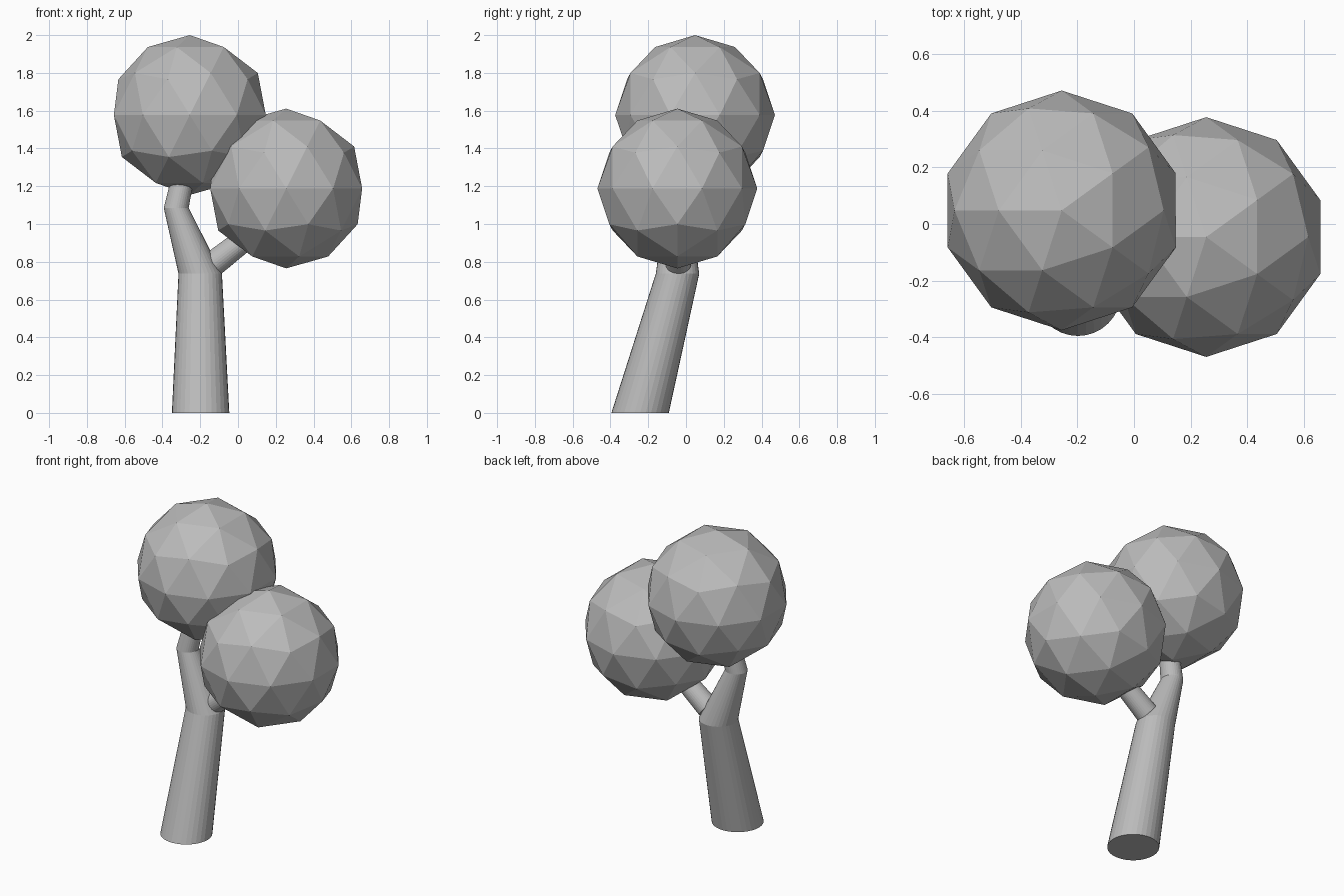
import bpy, bmesh, math
from mathutils import Vector

if "Cube" in bpy.data.objects:
    bpy.data.objects.remove(bpy.data.objects["Cube"])

grey = bpy.data.materials.new("light_grey")
grey.diffuse_color = (0.5, 0.5, 0.5, 1)
grey.use_nodes = True
grey.node_tree.nodes["Principled BSDF"].inputs["Base Color"].default_value = grey.diffuse_color


def finish(name, bm):
    bmesh.ops.recalc_face_normals(bm, faces=bm.faces)
    mesh = bpy.data.meshes.new(name)
    bm.to_mesh(mesh)
    bm.free()
    mesh.materials.append(grey)
    obj = bpy.data.objects.new(name, mesh)
    bpy.context.collection.objects.link(obj)


def limb(name, rings, axis=(0, 0, 1), sides=32):
    """Skin a tapering tube through (centre, radius) rings square to axis."""
    bm = bmesh.new()
    turn = Vector((0, 0, 1)).rotation_difference(Vector(axis))
    loops = []
    for centre, r in rings:
        angles = [math.tau * i / sides for i in range(sides)]
        loops.append([bm.verts.new(Vector(centre) + turn @ Vector(
            (r * math.cos(a), r * math.sin(a), 0))) for a in angles])
    for low, high in zip(loops, loops[1:]):
        for i in range(sides):
            j = (i + 1) % sides
            bm.faces.new((low[i], low[j], high[j], high[i]))
    bm.faces.new(loops[0])
    bm.faces.new(loops[-1])
    finish(name, bm)


def foliage(name, centre, radius):
    bm = bmesh.new()
    bmesh.ops.create_icosphere(bm, subdivisions=2, radius=radius)
    for v in bm.verts:
        v.co = Vector((-v.co.x, -v.co.y, v.co.z)) + Vector(centre)
    finish(name, bm)


# Leaning trunk that narrows into the bent main branch
limb("trunk", [((-0.198, -0.243, 0), 0.152),
               ((-0.2, -0.045, 0.737), 0.115),
               ((-0.327, -0.045, 1.085), 0.066),
               ((-0.292, -0.03, 1.25), 0.06)])

# Short side branch
start, end = Vector((-0.13, -0.04, 0.79)), Vector((0.07, -0.045, 0.945))
limb("side_branch", [(start, 0.068), (end, 0.06)], end - start)

# Faceted leaf balls
foliage("upper_foliage", (-0.255, 0.048, 1.577), 0.423)
foliage("lower_foliage", (0.255, -0.046, 1.188), 0.423)
